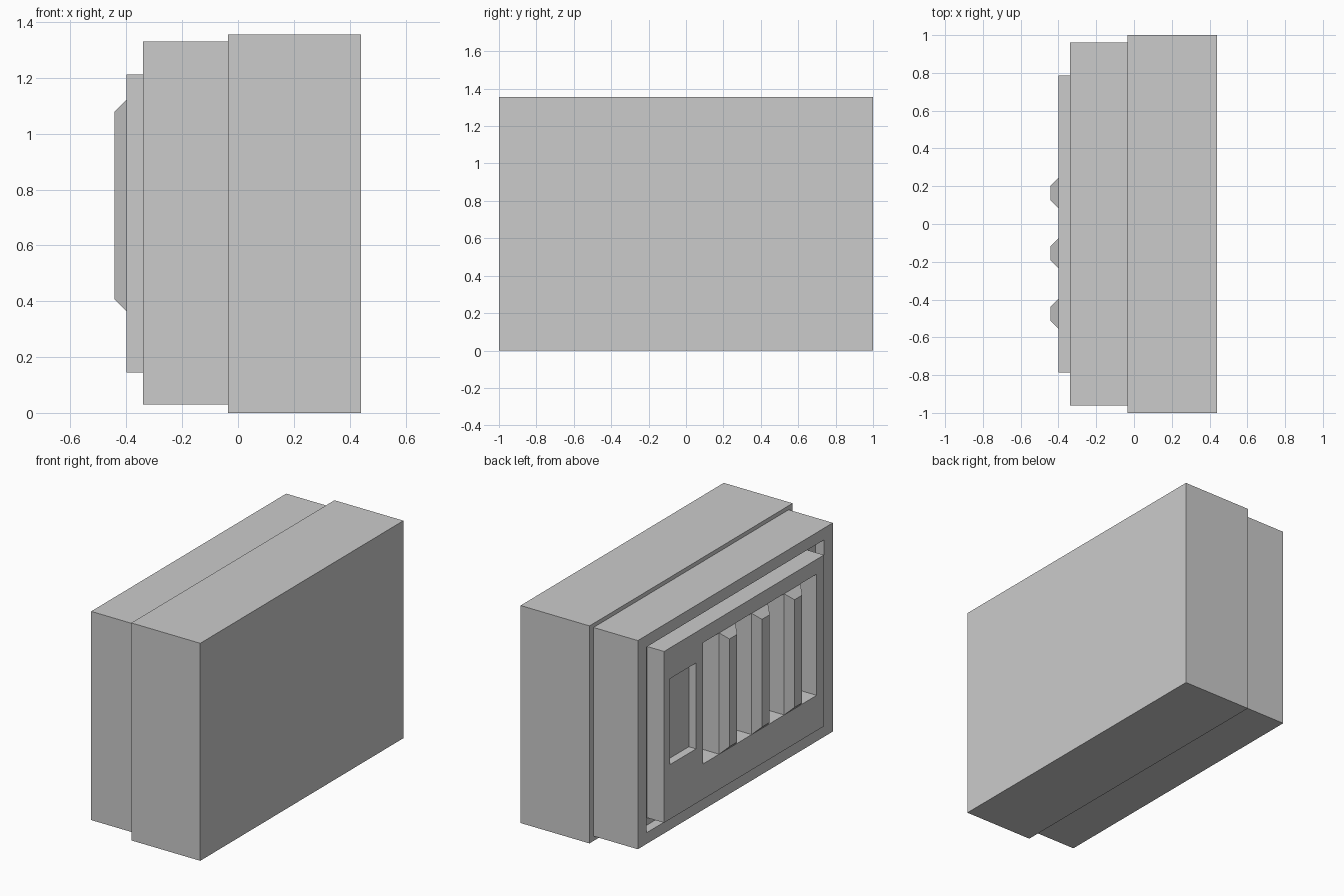
import bpy
import bmesh

if "Cube" in bpy.data.objects:
    bpy.data.objects.remove(bpy.data.objects["Cube"])


def loft(name, rings):
    """Closed solid through rectangles given as (x, y0, y1, z0, z1)."""
    bm = bmesh.new()
    loops = [[bm.verts.new((x, y, z)) for y, z in
              ((y0, z0), (y1, z0), (y1, z1), (y0, z1))]
             for x, y0, y1, z0, z1 in rings]
    for a, b in zip(loops, loops[1:]):
        for i in range(4):
            j = (i + 1) % 4
            bm.faces.new((a[i], a[j], b[j], b[i]))
    bm.faces.new(loops[0])
    bm.faces.new(loops[-1])
    bmesh.ops.recalc_face_normals(bm, faces=bm.faces)
    mesh = bpy.data.meshes.new(name)
    bm.to_mesh(mesh)
    bm.free()
    obj = bpy.data.objects.new(name, mesh)
    bpy.context.collection.objects.link(obj)
    return obj


def box(name, x0, x1, y0, y1, z0, z1):
    return loft(name, [(x0, y0, y1, z0, z1), (x1, y0, y1, z0, z1)])


def cut(obj, *bounds):
    """Subtract a box, then discard the cutter."""
    cutter = box("cutter", *bounds)
    cutter.hide_render = True
    mod = obj.modifiers.new("cut", 'BOOLEAN')
    mod.operation = 'DIFFERENCE'
    mod.solver = 'EXACT'
    mod.object = cutter
    bpy.context.view_layer.objects.active = obj
    bpy.ops.object.modifier_apply(modifier=mod.name)
    bpy.data.objects.remove(cutter)


FLOOR, FACE = -0.283, -0.40      # recess floor and panel face
VENT_Y0, VENT_Y1 = -0.715, 0.405
VENT_Z0, VENT_Z1 = 0.365, 1.12

# Main housing
box("housing", -0.035, 0.44, -1, 1, 0, 1.355)

# Rear casing with a shallow recess
casing = box("rear_casing", -0.34, -0.035, -0.96, 0.96, 0.03, 1.33)
cut(casing, -0.5, FLOOR, -0.873, 0.873, 0.10, 1.257)

# Raised panel with the vent opening and a small window pocket
panel = box("panel", FACE, FLOOR, -0.787, 0.787, 0.145, 1.212)
cut(panel, -0.5, -0.2, VENT_Y0, VENT_Y1, VENT_Z0, VENT_Z1)
cut(panel, -0.5, FACE + 0.05, 0.472, 0.73, 0.485, 1.02)

# Vent bars with chamfered tips: alternating slots and bars of equal width
w = (VENT_Y1 - VENT_Y0) / 7
c = 0.042
for i in (1, 3, 5):
    y0 = VENT_Y0 + i * w
    y1 = y0 + w
    loft("vent_bar", [(FLOOR, y0, y1, VENT_Z0, VENT_Z1),
                      (FACE, y0, y1, VENT_Z0, VENT_Z1),
                      (FACE - c, y0 + c, y1 - c, VENT_Z0 + c, VENT_Z1 - c)])
